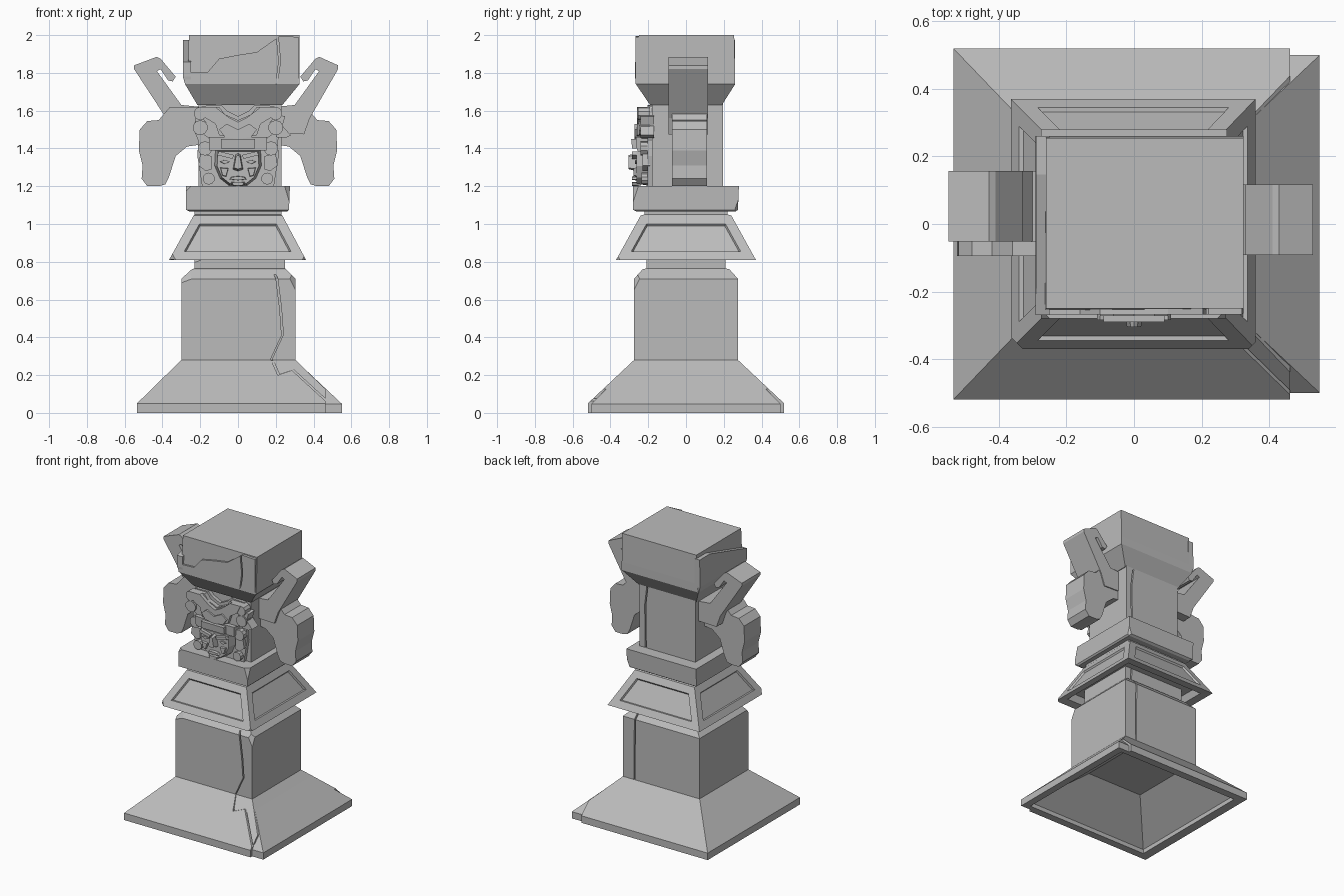
import bpy, bmesh
from mathutils import Vector

cube = bpy.data.objects.get("Cube")
if cube:
    bpy.data.objects.remove(cube)

stone = bpy.data.materials.new("grey_stone")
stone.use_nodes = True
GREY = (0.5, 0.5, 0.5, 1)
stone.diffuse_color = GREY
stone.node_tree.nodes["Principled BSDF"].inputs["Base Color"].default_value = GREY


def finish(name, bm):
    bmesh.ops.recalc_face_normals(bm, faces=bm.faces)
    mesh = bpy.data.meshes.new(name)
    bm.to_mesh(mesh)
    bm.free()
    mesh.materials.append(stone)
    obj = bpy.data.objects.new(name, mesh)
    bpy.context.collection.objects.link(obj)
    return obj


def bridge(bm, loops):
    """Skin a list of vertex loops and cap both ends."""
    n = len(loops[0])
    for a, b in zip(loops, loops[1:]):
        for i in range(n):
            j = (i + 1) % n
            bm.faces.new((a[i], a[j], b[j], b[i]))
    bm.faces.new(loops[0])
    bm.faces.new(loops[-1])


def chip(bm, point, normal):
    """Break off everything beyond a plane."""
    geom = bm.verts[:] + bm.edges[:] + bm.faces[:]
    cut = bmesh.ops.bisect_plane(bm, geom=geom, plane_co=Vector(point),
                                 plane_no=Vector(normal), clear_outer=True)
    edges = [e for e in cut["geom_cut"] if isinstance(e, bmesh.types.BMEdge)]
    bmesh.ops.holes_fill(bm, edges=edges, sides=0)


def tower(name, rings, chips=(), panels=False):
    """Stack of rectangles, each (left, right, front, back, height)."""
    bm = bmesh.new()
    bridge(bm, [[bm.verts.new((x, y, z)) for x, y in
                 ((l, f), (r, f), (r, b), (l, b))] for l, r, f, b, z in rings])
    bmesh.ops.recalc_face_normals(bm, faces=bm.faces)
    if panels:
        sides = [f for f in bm.faces if 0.2 < f.normal.z < 0.9 and f.calc_area() > 0.05]
        for thickness, depth in ((0.05, 0), (0.006, -0.012)):
            bmesh.ops.inset_individual(bm, faces=sides, thickness=thickness,
                                       depth=depth, use_even_offset=True)
    for point, normal in chips:
        chip(bm, point, normal)
    return finish(name, bm)


def plate(name, pts, front, back, side=1, taper=1.0):
    """Outline in x and z, given thickness in y; the front may shrink."""
    bm = bmesh.new()
    cx = sum(p[0] for p in pts) / len(pts)
    cz = sum(p[1] for p in pts) / len(pts)
    bridge(bm, [[bm.verts.new((side * (cx + (x - cx) * k), y, cz + (z - cz) * k))
                 for x, z in pts] for y, k in ((back, 1), (front, taper))])
    return finish(name, bm)


def disc(name, x, z, radius, front, back):
    bm = bmesh.new()
    bmesh.ops.create_cone(bm, cap_ends=True, segments=10, radius1=radius,
                          radius2=radius, depth=back - front)
    for v in bm.verts:
        v.co = (x + v.co.x, (front + back) / 2 + v.co.z, z + v.co.y)
    return finish(name, bm)


def sym(half):
    """Mirror a half outline running from the top centre to the bottom centre."""
    return half + [(-x, z) for x, z in reversed(half) if x > 0]


# Hollow flared base, with its right side as a shifted broken piece
base = tower("base", [(-.23, .23, -.21, .21, .24), (-.49, .49, -.475, .475, .03),
                      (-.49, .49, -.475, .475, 0), (-.535, .54, -.52, .52, 0),
                      (-.535, .54, -.52, .52, .05), (-.3, .305, -.275, .275, .28)],
             chips=[((.462, 0, 0), (1, 0, 0))])
tower("base_broken_side", [(-.22, .22, -.2, .2, .235), (-.47, .5, -.465, .465, .03),
                           (-.47, .5, -.465, .465, 0), (-.5, .55, -.5, .5, 0),
                           (-.5, .55, -.5, .5, .048), (-.29, .305, -.27, .27, .278)])

# Shaft with shouldered top
shaft = tower("shaft", [(-.3, .305, -.275, .275, .279), (-.3, .305, -.275, .275, .71),
                        (-.245, .255, -.23, .23, .76), (-.23, .25, -.21, .21, .765),
                        (-.23, .25, -.21, .21, .87)],
              chips=[((-.27, -.275, .7), (-.3, -1, .8)), ((.3, -.255, .7), (1, -1, .5))])

# Skirt with sunken side panels and a recess below
tower("skirt", [(-.23, .24, -.22, .22, .86), (-.29, .29, -.29, .29, .86),
                (-.31, .31, -.31, .31, .815), (-.365, .36, -.37, .37, .81),
                (-.235, .235, -.24, .24, 1.045), (-.23, .23, -.22, .22, 1.05),
                (-.23, .23, -.22, .22, 1.08)],
      chips=[((.35, -.36, .82), (1, -1, 0)), ((-.345, -.355, .82), (-1, -1, 0))],
      panels=True)

# Slab under the figure
tower("slab", [(-.255, .26, -.26, .26, 1.065), (-.275, .27, -.28, .275, 1.075),
               (-.275, .275, -.28, .28, 1.2)],
      chips=[((.268, -.274, 1.15), (1, -1, .3)), ((-.27, -.27, 1.19), (-1, -1, 1)),
             ((.268, .27, 1.1), (1, 1, -.4))])

# Body block and flared capital with a broken crust
body = tower("body", [(-.21, .23, -.18, .195, 1.199), (-.21, .23, -.18, .195, 1.64)])
tower("capital", [(-.215, .235, -.19, .19, 1.63), (-.28, .325, -.265, .26, 1.74),
                  (-.265, .325, -.255, .26, 1.8), (-.26, .325, -.25, .255, 2)])
crust = plate("capital_front_crust", [(-.28, 1.74), (.32, 1.74), (.32, 1.99), (.22, 1.995),
                                      (.1, 1.91), (0, 1.895), (-.1, 1.875), (-.16, 1.805),
                                      (-.28, 1.8)], -.268, -.24)
tower("capital_side_crust", [(-.28, -.25, -.265, .255, 1.74), (-.292, -.25, -.27, .26, 1.78),
                             (-.29, -.25, -.27, .26, 1.975)],
      chips=[((-.27, -.05, 1.92), (0, -.28, 1))])

# Long crack as grooves in the front and back, and one across the base
shaft_line = [(.17, .27), (.235, .41), (.225, .55), (.205, .71), (.16, .8)]
capital_line = [(.13, 1.6), (.17, 1.66), (.205, 1.75), (.22, 1.86), (.205, 2.02)]
base_line = [(.17, .3), (.215, .2), (.29, .225), (.47, .06)]
back_line = [(.215, .26), (.21, .7), (.2, .8), (.18, 1.18), (.185, 1.5), (.165, 1.66)]
for name, line, front, back, parts in (
        ("shaft_crack_cutter", shaft_line, -.7, -.255, [shaft]),
        ("capital_crack_cutter", capital_line, -.7, -.251, [crust]),
        ("base_crack_cutter", base_line, -.7, -.25, [base]),
        ("back_crack_cutter", back_line, .18, .7, [shaft, body])):
    outline = [(x - .004, z) for x, z in line] + [(x + .005, z + .004) for x, z in reversed(line)]
    cutter = plate(name, outline, front, back)
    cutter.hide_render = True
    cutter.hide_viewport = True
    for part in parts:
        mod = part.modifiers.new("crack", 'BOOLEAN')
        mod.operation = 'DIFFERENCE'
        mod.solver = 'EXACT'
        mod.object = cutter

# Raised arms with broken hands, and hanging lobes
arm = [(.53, 1.82), (.53, 1.84), (.43, 1.885), (.41, 1.875), (.33, 1.78), (.345, 1.755),
       (.37, 1.76), (.41, 1.82), (.43, 1.81), (.3, 1.63), (.2, 1.62), (.2, 1.48),
       (.35, 1.475), (.38, 1.56)]
lobe = [(.36, 1.62), (.2, 1.62), (.2, 1.42), (.27, 1.41), (.33, 1.36), (.365, 1.25),
        (.385, 1.21), (.42, 1.2), (.48, 1.2), (.51, 1.24), (.505, 1.31), (.525, 1.39),
        (.52, 1.5), (.48, 1.545), (.42, 1.55)]
for word, side, shift in (("left", 1, 0), ("right", -1, .04)):
    upper = [(x + (.02 if side < 0 and x > .5 else 0), z) for x, z in arm]
    plate(word + "_arm", upper, -.092 + shift, .117 + shift, side)
    plate(word + "_lobe", lobe, -.075 - shift / 2, .11 - shift / 2, side)

# Headdress: back plate, thick crest, V ridge and scrolls
plate("headdress", sym([(0, 1.57), (.06, 1.6), (.09, 1.63), (.19, 1.625), (.22, 1.59),
                        (.235, 1.5), (.21, 1.44), (.215, 1.36), (.19, 1.2), (0, 1.2)]),
      -.205, -.17)
plate("headdress_crest", sym([(0, 1.55), (.07, 1.58), (.1, 1.62), (.18, 1.62), (.2, 1.57),
                              (.17, 1.54), (.19, 1.48), (.15, 1.45), (0, 1.45)]), -.235, -.19)
plate("headdress_ridge", sym([(0, 1.54), (.05, 1.565), (.12, 1.62), (.2, 1.62),
                              (.17, 1.56), (.12, 1.53), (.1, 1.47), (0, 1.45)]), -.26, -.19)
plate("headdress_brow_piece", sym([(0, 1.5), (.06, 1.53), (.1, 1.5), (.07, 1.46),
                                   (0, 1.45)]), -.272, -.2)
for word, s in (("left", 1), ("right", -1)):
    disc(word + "_top_scroll", s * .2, 1.585, .035, -.255, -.19)
    disc(word + "_middle_scroll", s * .2, 1.51, .04, -.25, -.19)
    disc(word + "_lower_scroll", s * .175, 1.4, .038, -.24, -.19)
    disc(word + "_ear_ring", s * .155, 1.24, .032, -.235, -.19)
    plate(word + "_ear_curl", [(.14, 1.36), (.2, 1.37), (.21, 1.31), (.17, 1.28),
                               (.14, 1.29)], -.23, -.19, s)
plate("broken_scroll", [(.2, 1.58), (.25, 1.57), (.235, 1.52), (.28, 1.47), (.25, 1.455),
                        (.2, 1.46)], -.24, -.17)

# Stepped headband
tower("headband", [(-.15, .15, -.26, -.18, 1.39), (-.155, .155, -.265, -.18, 1.46)])
tower("headband_boss", [(-.09, .09, -.285, -.2, 1.4), (-.09, .09, -.29, -.2, 1.45)])

# Face with brows, eyes, nose, cheeks and mouth
plate("face", sym([(0, 1.4), (.125, 1.4), (.13, 1.31), (.1, 1.24), (.05, 1.2), (0, 1.2)]),
      -.262, -.18, 1, .85)
plate("nose", sym([(0, 1.38), (.015, 1.37), (.03, 1.285), (0, 1.275)]), -.305, -.24, 1, .7)
plate("mouth", sym([(0, 1.255), (.04, 1.25), (.05, 1.235), (0, 1.23)]), -.285, -.24, 1, .8)
plate("chin", sym([(0, 1.225), (.04, 1.222), (.03, 1.202), (0, 1.2)]), -.285, -.24, 1, .8)
for word, s in (("left", 1), ("right", -1)):
    plate(word + "_brow", [(.02, 1.365), (.1, 1.385), (.11, 1.365), (.03, 1.345)],
          -.285, -.23, s)
    plate(word + "_eye", [(.035, 1.33), (.07, 1.342), (.1, 1.33), (.07, 1.315)],
          -.27, -.23, s, .8)
    plate(word + "_cheek", [(.045, 1.3), (.1, 1.305), (.085, 1.25), (.06, 1.245)],
          -.277, -.23, s, .7)
